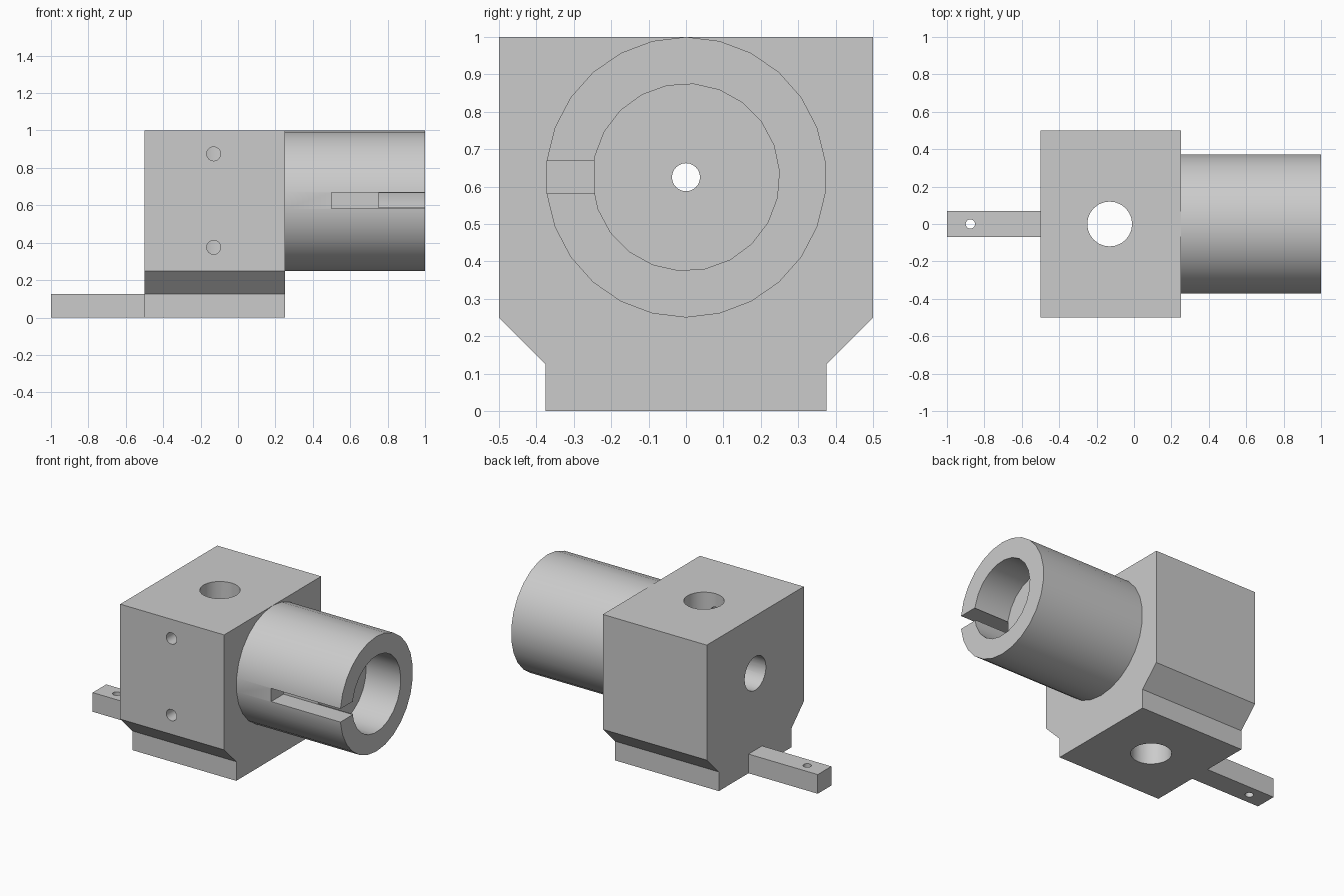
import bpy, bmesh
from math import sin, cos, tau, radians

cube = bpy.data.objects.get("Cube")
if cube:
    bpy.data.objects.remove(cube, do_unlink=True)

# Single matte grey
grey = bpy.data.materials.new("plain_grey")
grey.use_nodes = True
colour = (0.6, 0.6, 0.6, 1)
grey.diffuse_color = colour
grey.node_tree.nodes["Principled BSDF"].inputs["Base Color"].default_value = colour


def circle(u, v, radius, sides, turn=0):
    """Points of a circle, starting at the top."""
    angles = [radians(turn) + tau * i / sides for i in range(sides)]
    return [(u + radius * sin(a), v + radius * cos(a)) for a in angles]


def rect(u0, v0, u1, v1):
    return [(u0, v0), (u1, v0), (u1, v1), (u0, v1)]


def prism(name, outline, axis, start, end):
    """Extrude a flat outline along one axis."""
    place = {"x": lambda u, v, d: (d, u, v),
             "y": lambda u, v, d: (u, d, v),
             "z": lambda u, v, d: (u, v, d)}[axis]
    bm = bmesh.new()
    face = bm.faces.new([bm.verts.new(place(u, v, start)) for u, v in outline])
    made = bmesh.ops.extrude_face_region(bm, geom=[face])["geom"]
    shift = place(0, 0, end - start)
    bmesh.ops.translate(bm, vec=shift, verts=[g for g in made if isinstance(g, bmesh.types.BMVert)])
    bmesh.ops.recalc_face_normals(bm, faces=bm.faces)
    mesh = bpy.data.meshes.new(name)
    bm.to_mesh(mesh)
    bm.free()
    mesh.materials.append(grey)
    obj = bpy.data.objects.new(name, mesh)
    bpy.context.collection.objects.link(obj)
    return obj


def carve(obj, cutters):
    """Subtract the cutters, then smooth the round walls only."""
    bpy.ops.object.select_all(action="DESELECT")
    obj.select_set(True)
    bpy.context.view_layer.objects.active = obj
    for cutter in cutters:
        mod = obj.modifiers.new("cut", "BOOLEAN")
        mod.operation = "DIFFERENCE"
        mod.solver = "EXACT"
        mod.object = cutter
        bpy.ops.object.modifier_apply(modifier=mod.name)
    bpy.ops.object.shade_smooth_by_angle(angle=radians(30))


AXIS_Z = 0.625      # height of the barrel axis
BORE_X = -0.13      # position of the upright bore

# Solid parts
half = [(0.375, 0), (0.375, 0.125), (0.5, 0.25), (0.5, 1)]
body_outline = half + [(-y, z) for y, z in reversed(half)]
body = prism("body_block", body_outline, "x", -0.5, 0.25)
barrel = prism("barrel", circle(0, AXIS_Z, 0.375, 26), "x", 0.25, 1)
arm = prism("rear_arm", rect(-0.07, 0, 0.07, 0.125), "x", -1, -0.5)

# Cutters
pilot = prism("pilot_cutter", circle(0, AXIS_Z, 0.0375, 24), "x", BORE_X, 1.1)
upright = prism("upright_bore_cutter", circle(BORE_X, 0, 0.12, 24), "z", -0.1, 1.1)
rear = prism("rear_bore_cutter", circle(0, AXIS_Z, 0.11, 24), "x", -0.6, BORE_X)
screws = [prism("screw_hole_cutter", circle(BORE_X, z, 0.0375, 16), "y", -0.6, -0.05)
          for z in (0.375, 0.875)]
socket = prism("socket_cutter", circle(0, AXIS_Z, 0.25, 22, 4.6), "x", 0.75, 1.1)
slot = prism("slot_cutter", rect(-0.45, 0.583, -0.245, 0.669), "x", 0.5, 1.1)
pin = prism("pin_hole_cutter", circle(-0.875, 0, 0.025, 16), "z", -0.1, 0.2)

carve(body, [upright, rear, pilot] + screws)
carve(barrel, [socket, slot, pilot])
carve(arm, [pin])

# Cutters are no longer needed
for cutter in [pilot, upright, rear, socket, slot, pin] + screws:
    bpy.data.objects.remove(cutter, do_unlink=True)
